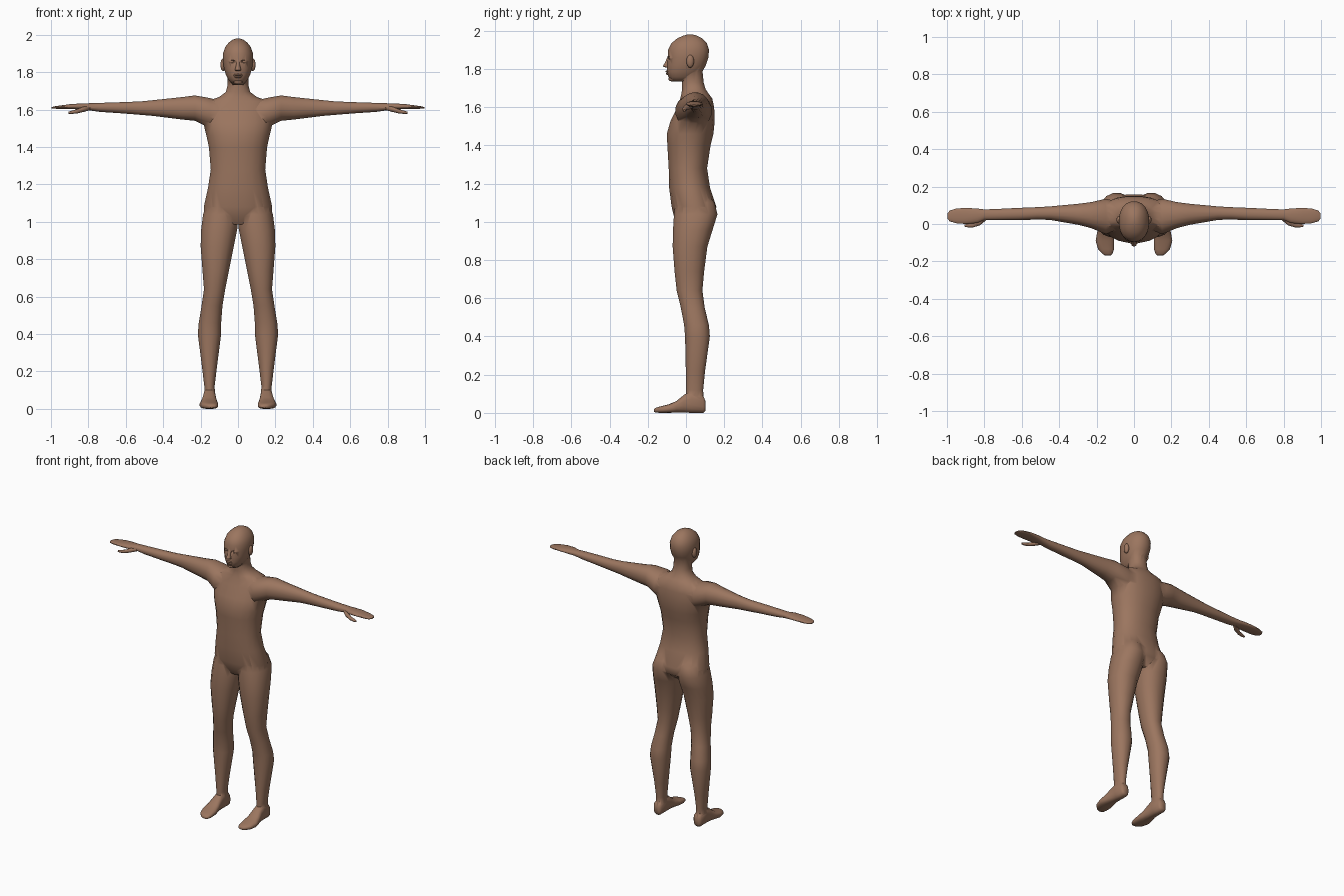
import bpy, bmesh, math
from mathutils import Vector

skin = bpy.data.materials.new("warm_brown_skin")
skin.diffuse_color = (0.33, 0.18, 0.115, 1)


def finish(name, bm):
    bmesh.ops.recalc_face_normals(bm, faces=bm.faces)
    me = bpy.data.meshes.new(name)
    bm.to_mesh(me)
    bm.free()
    me.materials.append(skin)
    ob = bpy.data.objects.new(name, me)
    bpy.context.collection.objects.link(ob)
    return ob


def loft(name, axis, rings, sides=16, power=2.2, mirror=1):
    """Skin rings (t, a0, a1, b0, b1) along an axis; a and b are the extents on the other two axes."""
    bm = bmesh.new()
    loops = []
    for t, a0, a1, b0, b1 in rings:
        loop = []
        for i in range(sides):
            w = 2 * math.pi * (i + 0.5) / sides
            c, s = math.cos(w), math.sin(w)
            a = (a0 + a1) / 2 + (a1 - a0) / 2 * math.copysign(abs(c) ** (2 / power), c) * 1.015
            b = (b0 + b1) / 2 + (b1 - b0) / 2 * math.copysign(abs(s) ** (2 / power), s) * 1.015
            x, y, z = {'x': (t, a, b), 'y': (a, t, b), 'z': (a, b, t)}[axis]
            loop.append(bm.verts.new((x * mirror, y, z)))
        loops.append(loop)
    for l0, l1 in zip(loops, loops[1:]):
        for i in range(sides):
            j = (i + 1) % sides
            bm.faces.new((l0[i], l0[j], l1[j], l1[i]))
    bm.faces.new(loops[0])
    bm.faces.new(loops[-1])
    return finish(name, bm)


def ball(name, centre, radii):
    bm = bmesh.new()
    bmesh.ops.create_uvsphere(bm, u_segments=12, v_segments=8, radius=1)
    for v in bm.verts:
        v.co = Vector([c + r * p for c, r, p in zip(centre, radii, v.co)])
    return finish(name, bm)


def combine(base, others, operation):
    for other in others:
        mod = base.modifiers.new("join", 'BOOLEAN')
        mod.operation, mod.solver, mod.object = operation, 'EXACT', other
        bpy.context.view_layer.update()
        me = bpy.data.meshes.new_from_object(
            base.evaluated_get(bpy.context.evaluated_depsgraph_get()))
        base.modifiers.clear()
        base.data = me
        bpy.data.objects.remove(other)


# Torso and neck: height, half width, front, back
torso = [(0.985, .09, -.035, .10), (1.03, .18, -.063, .157), (1.08, .182, -.075, .158),
         (1.18, .16, -.088, .125), (1.28, .145, -.09, .11), (1.40, .155, -.097, .128),
         (1.46, .168, -.10, .143), (1.53, .185, -.08, .15), (1.60, .185, -.045, .147),
         (1.645, .165, -.03, .137), (1.668, .10, -.024, .12), (1.695, .064, -.02, .102),
         (1.73, .056, -.022, .092), (1.80, .054, -.02, .085)]
body = loft("body", 'z', [(z, -w, w, f, b) for z, w, f, b in torso], sides=20)

# Head
skull = [(1.733, .028, -.07, .03), (1.758, .05, -.092, .06), (1.785, .064, -.099, .085),
         (1.82, .075, -.097, .104), (1.86, .08, -.094, .117), (1.90, .08, -.093, .12),
         (1.935, .068, -.076, .109), (1.96, .048, -.045, .085), (1.974, .028, -.015, .058),
         (1.98, .01, .008, .035)]
head = loft("head", 'z', [(z, -w, w, f, b) for z, w, f, b in skull], sides=20)

# Eye sockets, then eyes, ears, nose and lips
combine(head, [ball("socket", (s * .034, -.102, 1.857), (.021, .022, .011)) for s in (-1, 1)],
        'DIFFERENCE')
face = [loft("nose", 'z', [(1.807, -.014, .014, -.106, -.07), (1.813, -.017, .017, -.121, -.07),
                           (1.835, -.011, .011, -.109, -.07), (1.868, -.007, .007, -.095, -.07)],
             sides=10),
        ball("upper_lip", (0, -.098, 1.786), (.025, .009, .006)),
        ball("lower_lip", (0, -.096, 1.775), (.021, .009, .006)),
        ball("chin", (0, -.074, 1.748), (.024, .018, .013))]
for s in (-1, 1):
    face.append(ball("eye", (s * .034, -.073, 1.857), (.016, .016, .012)))
    face.append(ball("ear", (s * .08, .022, 1.84), (.014, .02, .034)))
combine(head, face, 'UNION')

limbs = [head]
for s in (-1, 1):
    # Leg: height, inner, outer, front, back
    leg = loft("leg", 'z', [
        (.07, .122, .18, .0, .092), (.12, .125, .18, .0, .09), (.22, .113, .192, -.001, .10),
        (.40, .09, .215, -.005, .125), (.46, .09, .21, -.01, .12), (.55, .083, .195, -.027, .098),
        (.64, .068, .182, -.049, .086), (.74, .048, .19, -.06, .095), (.87, .022, .20, -.07, .112),
        (.96, .004, .197, -.068, .14), (1.04, -.004, .187, -.063, .165),
        (1.10, .01, .165, -.055, .15), (1.16, .03, .13, -.03, .10)], mirror=s)
    # Foot: depth, inner, outer, sole, top
    foot = loft("foot", 'y', [
        (.103, .132, .172, .012, .06), (.09, .122, .182, .0, .09), (.03, .12, .184, .0, .115),
        (-.01, .118, .188, .002, .095), (-.05, .112, .198, .002, .062), (-.09, .106, .205, .0, .045),
        (-.135, .107, .192, .0, .034), (-.16, .115, .168, .002, .026), (-.168, .125, .155, .006, .02)],
        power=2.6, mirror=s)
    # Arm and mitten hand: reach, front, back, bottom, top
    arm = loft("arm", 'x', [
        (.09, -.03, .12, 1.49, 1.645), (.15, -.055, .135, 1.50, 1.662),
        (.23, -.022, .117, 1.54, 1.676), (.30, -.004, .108, 1.547, 1.667),
        (.45, .022, .094, 1.566, 1.651), (.52, .024, .09, 1.572, 1.644),
        (.62, .020, .086, 1.58, 1.640), (.74, .020, .08, 1.588, 1.636),
        (.80, .022, .078, 1.597, 1.634), (.84, .005, .083, 1.600, 1.633),
        (.90, .0, .086, 1.604, 1.629), (.95, .004, .083, 1.604, 1.622),
        (.985, .014, .072, 1.605, 1.617), (.997, .028, .056, 1.607, 1.613)], mirror=s)
    thumb = loft("thumb", 'x', [
        (.79, .02, .05, 1.597, 1.618), (.825, -.008, .028, 1.588, 1.616),
        (.86, -.018, .006, 1.58, 1.602), (.89, -.018, .002, 1.577, 1.594),
        (.907, -.014, -.004, 1.578, 1.588)], sides=10, mirror=s)
    limbs += [leg, foot, arm, thumb]
combine(body, limbs, 'UNION')

# Soft shading over the whole figure
bpy.ops.object.select_all(action='DESELECT')
body.select_set(True)
bpy.context.view_layer.objects.active = body
bpy.ops.object.shade_smooth_by_angle(angle=math.radians(55))
